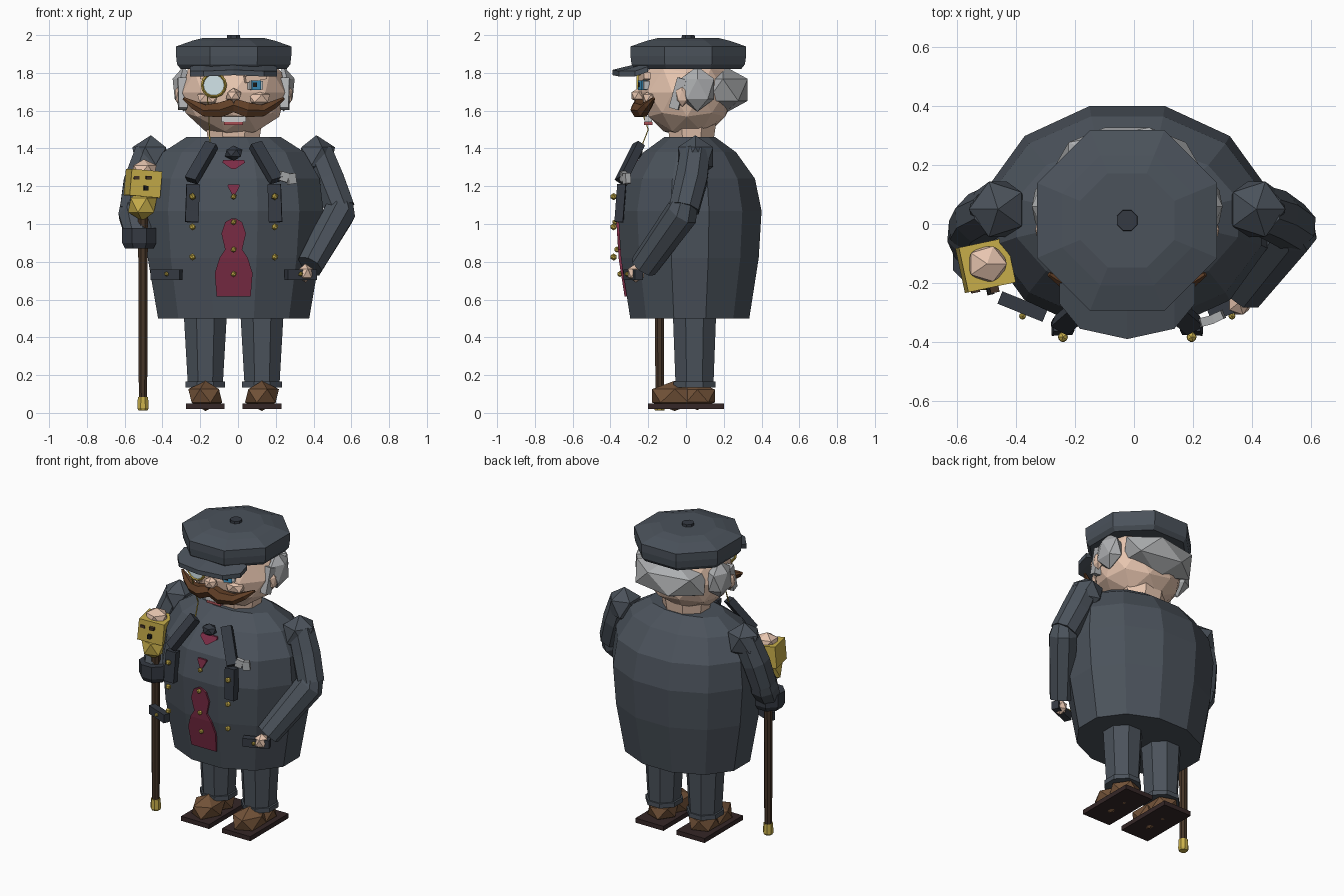
import bpy, bmesh, math
from mathutils import Vector, Matrix, Euler

if "Cube" in bpy.data.objects:
    bpy.data.objects.remove(bpy.data.objects["Cube"])

CX = -0.023   # figure's centre line; everything is built about x = 0 then shifted
COL = dict(coat=(.07, .085, .105), dark=(.035, .042, .055), vest=(.2, .025, .06),
           skin=(.8, .56, .43), hair=(.42, .43, .44), tache=(.12, .05, .02),
           shoe=(.17, .085, .04), sole=(.035, .02, .02), gold=(.58, .43, .07),
           wood=(.06, .035, .02), blue=(.05, .3, .55), glass=(.65, .78, .82),
           white=(.75, .75, .72), black=(.01, .01, .01), lip=(.4, .08, .09))
MATS = {}
for key, c in COL.items():
    MATS[key] = bpy.data.materials.new(key)
    MATS[key].diffuse_color = (*c, 1)


def finish(name, bm, col, mirror=False):
    bmesh.ops.recalc_face_normals(bm, faces=bm.faces)
    if mirror:
        d = bmesh.ops.duplicate(bm, geom=bm.verts[:] + bm.edges[:] + bm.faces[:])["geom"]
        for v in [g for g in d if isinstance(g, bmesh.types.BMVert)]:
            v.co.x *= -1
        bmesh.ops.reverse_faces(bm, faces=[g for g in d if isinstance(g, bmesh.types.BMFace)])
    bmesh.ops.translate(bm, verts=bm.verts, vec=(CX, 0, 0))
    me = bpy.data.meshes.new(name)
    bm.to_mesh(me)
    bm.free()
    me.materials.append(MATS[col])
    ob = bpy.data.objects.new(name, me)
    bpy.context.collection.objects.link(ob)
    return ob


def skin_rings(bm, rings):
    n = len(rings[0])
    for a, b in zip(rings, rings[1:]):
        for i in range(n):
            bm.faces.new((a[i], a[(i + 1) % n], b[(i + 1) % n], b[i]))
    bm.faces.new(rings[0])
    bm.faces.new(rings[-1])


def stack(name, col, profile, n, centre=(0, 0), mirror=False):
    """Upright part from (z, half width, half depth) rings with flats facing the axes."""
    bm = bmesh.new()
    k = 1 / math.cos(math.pi / n)
    rings = [[bm.verts.new((centre[0] + rx * k * math.cos((i + .5) * math.tau / n),
                            centre[1] + ry * k * math.sin((i + .5) * math.tau / n), z))
              for i in range(n)] for z, rx, ry in profile]
    skin_rings(bm, rings)
    return finish(name, bm, col, mirror)


def tube(name, col, path, n, mirror=False):
    """Bent, tapered tube through (x, y, z, radius) stations."""
    bm = bmesh.new()
    pts = [Vector(p[:3]) for p in path]
    rings = []
    for i, p in enumerate(pts):
        d = (pts[min(i + 1, len(pts) - 1)] - pts[max(i - 1, 0)]).normalized()
        u = d.cross(Vector((0, 1, 0.01))).normalized()
        w = d.cross(u)
        rings.append([bm.verts.new(p + path[i][3] * (u * math.cos(a) + w * math.sin(a)))
                      for a in [(j + .5) * math.tau / n for j in range(n)]])
    skin_rings(bm, rings)
    return finish(name, bm, col, mirror)


def ball(name, col, loc, size, sub=1, mirror=False):
    bm = bmesh.new()
    bmesh.ops.create_icosphere(bm, subdivisions=sub, radius=1,
                               matrix=Matrix.LocRotScale(Vector(loc), None, Vector(size)))
    return finish(name, bm, col, mirror)


def box(name, col, loc, size, rot=(0, 0, 0), mirror=False):
    bm = bmesh.new()
    e = Euler([math.radians(r) for r in rot])
    bmesh.ops.create_cube(bm, size=1, matrix=Matrix.LocRotScale(Vector(loc), e, Vector(size)))
    return finish(name, bm, col, mirror)


def bar(name, col, a, b, w, d, yaw=0, mirror=False):
    """Rectangular strip running from a to b."""
    a, b = Vector(a), Vector(b)
    q = (b - a).to_track_quat('Z', 'Y').to_matrix() @ Matrix.Rotation(math.radians(yaw), 3, 'Z')
    bm = bmesh.new()
    bmesh.ops.create_cube(bm, size=1, matrix=Matrix.LocRotScale(
        (a + b) / 2, q.to_quaternion(), Vector((w, d, (b - a).length))))
    return finish(name, bm, col, mirror)


# coat body
COAT = [(.50, .40, .315), (.82, .455, .365), (1.07, .475, .38),
        (1.24, .455, .345), (1.38, .375, .245), (1.46, .25, .135)]
stack("coat", "coat", COAT, 12, (0, .02))


def coat_front(z):
    for (z0, _, a), (z1, _, b) in zip(COAT, COAT[1:]):
        if z <= z1:
            return .02 - a - (b - a) * (z - z0) / (z1 - z0)


# waistcoat panels showing through the coat opening
for name, prof in (("waistcoat_lower", [(.615, .09), (.74, .1), (.82, .075), (.865, .045),
                                        (.95, .065), (1.01, .045), (1.03, .01)]),
                   ("waistcoat_middle", [(1.155, .008), (1.2, .032), (1.21, .03)]),
                   ("waistcoat_top", [(1.29, .008), (1.325, .06), (1.34, .055)])):
    bm = bmesh.new()
    skin_rings(bm, [[bm.verts.new((sx * w, coat_front(z) + dy, z)) for sx, dy in
                     ((-1, -.012), (1, -.012), (1, .03), (-1, .03))] for z, w in prof])
    finish(name, bm, "vest")

# lapels, necktie knot, buttons, pocket flaps
bar("lapel_upper", "dark", (.115, -.25, 1.42), (.225, -.345, 1.23), .065, .045, 25, True)
bar("lapel_lower", "dark", (.215, -.34, 1.21), (.222, -.355, 1.01), .07, .045, 28, True)
ball("tie_knot", "dark", (0, -.265, 1.375), (.052, .04, .04))
for z in (1.145, .985, .825):
    ball("coat_button", "gold", (.218, -.383, z), (.019,) * 3, 1, True)
for z in (1.145, 1.01, .865, .735):
    ball("waistcoat_button", "gold", (0, coat_front(z) - .018, z), (.016,) * 3)
box("pocket_flap", "dark", (.355, -.28, .732), (.165, .045, .055), (0, 0, 22), True)
ball("flap_button", "gold", (.355, -.312, .735), (.013,) * 3, 1, True)
box("pocket_square_a", "hair", (.265, -.33, 1.25), (.045, .03, .05), (0, 15, 15))
box("pocket_square_b", "hair", (.305, -.315, 1.24), (.045, .03, .055), (0, -8, 25))

# legs, hems, shoes, soles
LEG = (.15, .045)
stack("leg", "coat", [(.14, .092, .1), (.54, .115, .115)], 8, LEG, True)
stack("trouser_hem", "coat", [(.135, .105, .11), (.165, .105, .11)], 8, LEG, True)
ball("shoe_toe", "shoe", (.15, -.06, .09), (.1, .14, .08), 1, True)
ball("shoe_heel", "shoe", (.15, .06, .09), (.1, .11, .075), 1, True)
box("sole", "sole", (.15, 0, .035), (.205, .4, .03), mirror=True)

# head and neck
ball("head", "skin", (0, .005, 1.695), (.285, .25, .24), 2)
stack("neck", "skin", [(1.4, .13, .11), (1.54, .15, .13)], 8, (0, .03))
ball("nose", "skin", (0, -.25, 1.68), (.045, .045, .04))
ball("cheek", "skin", (.13, -.185, 1.665), (.07, .05, .045), 1, True)
bar("eyebrow", "skin", (.06, -.235, 1.765), (.17, -.205, 1.785), .035, .035, 0, True)
ball("ear", "skin", (.285, -.02, 1.68), (.03, .04, .06), 1, True)

# hair
ball("back_hair", "hair", (0, .195, 1.71), (.275, .155, .13))
ball("side_hair", "hair", (.265, .06, 1.715), (.065, .105, .12), 1, True)
bar("sideburn", "hair", (.27, -.065, 1.61), (.275, -.02, 1.77), .045, .05, 0, True)

# eye, monocle and its cord
for x in (.115, -.105):
    box("eye_white", "white", (x, -.222, 1.735), (.075, .03, .045), (0, 0, 22 if x > 0 else -22))
    box("iris", "blue", (x, -.232, 1.735), (.05, .03, .05), (0, 0, 22 if x > 0 else -22))
    box("pupil", "black", (x - .002, -.246, 1.737), (.02, .015, .022))
M = Vector((-.105, -.252, 1.735))
bm = bmesh.new()
ringset = [[bm.verts.new(M + Vector(((.06 + .009 * math.cos(b)) * math.cos(a), .01 * math.sin(b),
                                     (.06 + .009 * math.cos(b)) * math.sin(a))))
            for b in [j * math.tau / 4 for j in range(4)]]
           for a in [i * math.tau / 14 for i in range(14)]]
for i in range(14):
    for j in range(4):
        bm.faces.new((ringset[i][j], ringset[(i + 1) % 14][j],
                      ringset[(i + 1) % 14][(j + 1) % 4], ringset[i][(j + 1) % 4]))
finish("monocle_rim", bm, "gold")
tube("monocle_glass", "glass", [(*(M + Vector((0, -.004, 0))), .056), (*(M + Vector((0, .004, .0))), .056)], 14)
tube("monocle_cord", "gold", [(-.14, -.25, 1.68, .004), (-.133, -.235, 1.6, .004),
                              (-.128, -.2, 1.5, .004), (-.125, -.235, 1.41, .004)], 4)

# moustache, teeth and lip
tube("moustache", "tache", [(0, -.245, 1.63, .04), (.07, -.25, 1.605, .045), (.15, -.225, 1.6, .035),
                            (.21, -.2, 1.63, .025), (.265, -.17, 1.665, .008)], 6, True)
box("teeth", "white", (0, -.2, 1.555), (.13, .04, .03))
box("lip", "lip", (0, -.2, 1.533), (.1, .045, .016))

# cap, button and visor
stack("cap", "coat", [(1.82, .28, .28), (1.845, .3, .3), (1.89, .305, .306), (1.94, .305, .306),
                      (1.97, .22, .22), (1.985, .16, .16)], 8, (0, .012))
stack("cap_button", "dark", [(1.975, .036, .036), (2.0, .034, .034)], 8, (0, .012))
bm = bmesh.new()
skin_rings(bm, [[bm.verts.new((x, y, z + dz)) for y, z, dz in
                 ((-.2, zb, .014), (yf, zf, .014), (yf, zf, -.014), (-.2, zb, -.014))]
                for x, yf, zf, zb in ((-.23, -.27, 1.795, 1.82), (-.16, -.355, 1.795, 1.838),
                                      (0, -.39, 1.802, 1.848), (.16, -.355, 1.795, 1.838),
                                      (.23, -.27, 1.795, 1.82))])
finish("cap_visor", bm, "coat")

# free arm, hand resting at the pocket
ball("shoulder", "coat", (.438, .05, 1.355), (.11, .11, .115), 1, True)
tube("upper_arm_free", "coat", [(.445, .05, 1.38, .085), (.5, .03, 1.24, .09), (.563, -.01, 1.08, .085)], 8)
tube("forearm_free", "coat", [(.565, 0, 1.12, .07), (.56, -.02, 1.06, .09), (.4, -.225, .775, .075)], 8)
ball("hand_free", "skin", (.38, -.265, .74), (.045, .05, .05))

# cane arm
tube("upper_arm_cane", "coat", [(-.445, .05, 1.38, .085), (-.5, .02, 1.22, .09), (-.525, -.02, 1.07, .085)], 8)
tube("forearm_cane", "coat", [(-.525, 0, 1.12, .075), (-.525, -.03, 1.05, .09), (-.5, -.12, .93, .075)], 8)
stack("cuff_cane", "dark", [(.87, .075, .075), (.9, .09, .09), (.98, .09, .09)], 8, (-.5, -.12))

# cane with carved head, and the hand on top
C = (-.48, -.14)
stack("cane_shaft", "wood", [(.05, .022, .022), (1.05, .026, .026)], 8, C)
stack("cane_ferrule", "gold", [(.012, .024, .024), (.025, .03, .03), (.085, .027, .027)], 8, C)
box("cane_head", "gold", (C[0], C[1], 1.215), (.165, .155, .14), (0, 5, 12))
ball("cane_head_jaw", "gold", (C[0] - .003, C[1] - .015, 1.1), (.085, .08, .085))
for x in (-.035, .03):
    box("cane_head_eye", "wood", (C[0] + x, C[1] - .083, 1.245), (.03, .02, .018), (0, 5, 12))
box("cane_head_nose", "black", (C[0] + .015, C[1] - .085, 1.19), (.022, .03, .025), (0, 5, 12))
ball("hand_cane", "skin", (C[0] + .005, C[1] + .005, 1.285), (.075, .07, .058))

for m in bpy.data.materials:
    if m.users and not m.is_grease_pencil:
        m.use_nodes = True
        m.node_tree.nodes["Principled BSDF"].inputs["Base Color"].default_value = m.diffuse_color
